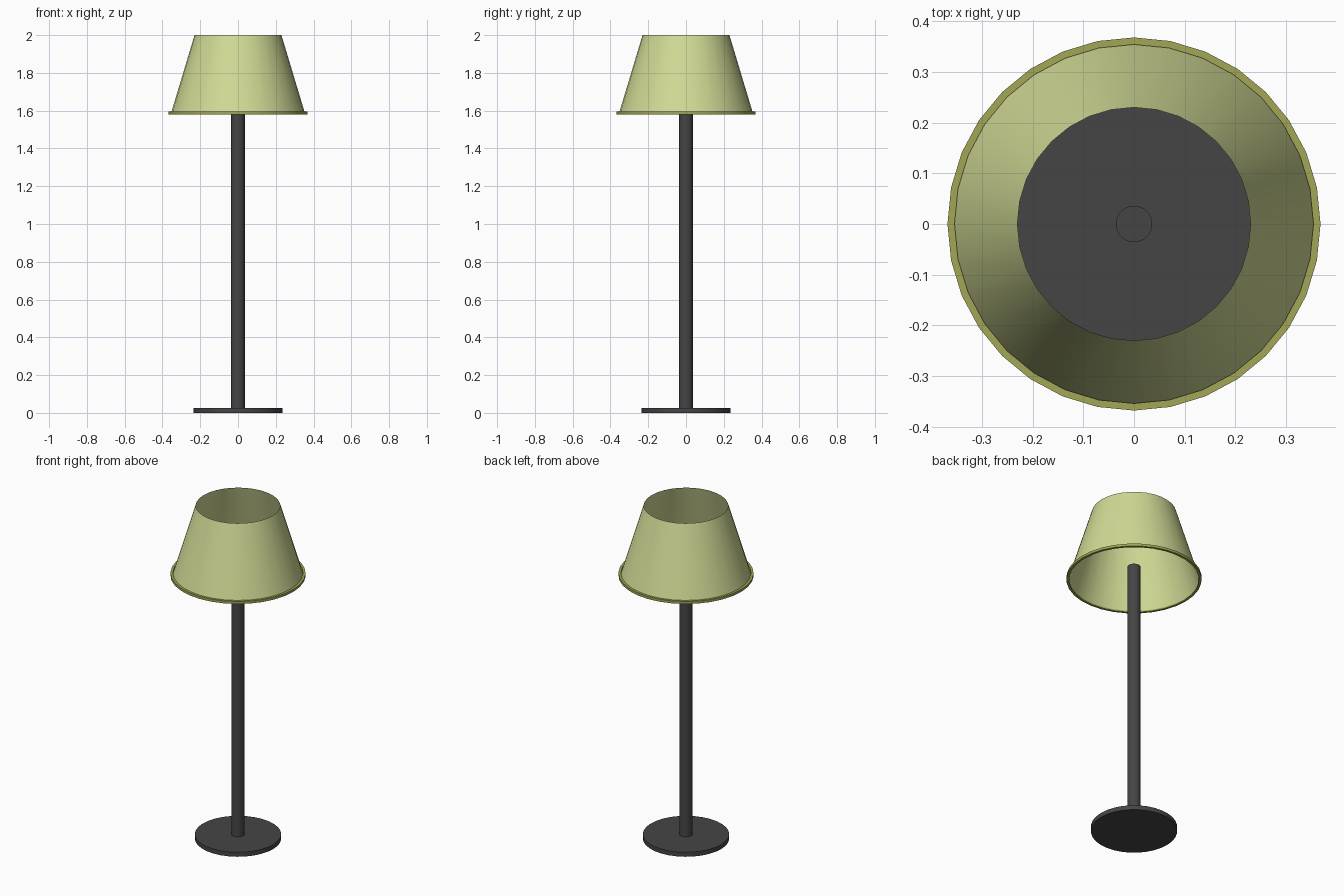
import bpy, math

if "Cube" in bpy.data.objects:
    bpy.data.objects.remove(bpy.data.objects["Cube"])

SIDES = 32


def material(name, rgb):
    m = bpy.data.materials.new(name)
    m.diffuse_color = (*rgb, 1)
    m.use_nodes = True
    m.node_tree.nodes["Principled BSDF"].inputs["Base Color"].default_value = m.diffuse_color
    return m


def lathe(name, profile, mat, caps=False, closed=False):
    """Spin an (r, z) profile around the z axis."""
    verts = [(r * math.cos(math.tau * i / SIDES), r * math.sin(math.tau * i / SIDES), z)
             for r, z in profile for i in range(SIDES)]
    rows = len(profile)
    faces = []
    for k in range(rows if closed else rows - 1):
        a, b = k * SIDES, (k + 1) % rows * SIDES
        for i in range(SIDES):
            j = (i + 1) % SIDES
            faces.append((a + i, a + j, b + j, b + i))
    if caps:
        faces.append(tuple(reversed(range(SIDES))))
        faces.append(tuple(range((rows - 1) * SIDES, rows * SIDES)))
    mesh = bpy.data.meshes.new(name)
    mesh.from_pydata(verts, [], faces)
    mesh.materials.append(mat)
    ob = bpy.data.objects.new(name, mesh)
    bpy.context.collection.objects.link(ob)
    bpy.ops.object.select_all(action='DESELECT')
    ob.select_set(True)
    bpy.context.view_layer.objects.active = ob
    bpy.ops.object.shade_smooth_by_angle(angle=math.radians(30))
    return ob


dark = material("dark_metal", (0.06, 0.06, 0.06))
fabric = material("shade_fabric", (0.64, 0.70, 0.30))
trim = material("shade_trim", (0.36, 0.38, 0.09))

# Foot plate and pole, the pole ending just inside the shade
lathe("base", [(0.235, 0), (0.235, 0.027)], dark, caps=True)
lathe("pole", [(0.036, 0.02), (0.036, 1.66)], dark, caps=True)

# Open conical shade, a thin sheet
lathe("shade", [(0.355, 1.585), (0.23, 2.0)], fabric)

# Flat trim ring around the lower edge of the shade
lathe("shade_rim", [(0.354, 1.58), (0.368, 1.58), (0.368, 1.595), (0.354, 1.595)],
      trim, closed=True)
